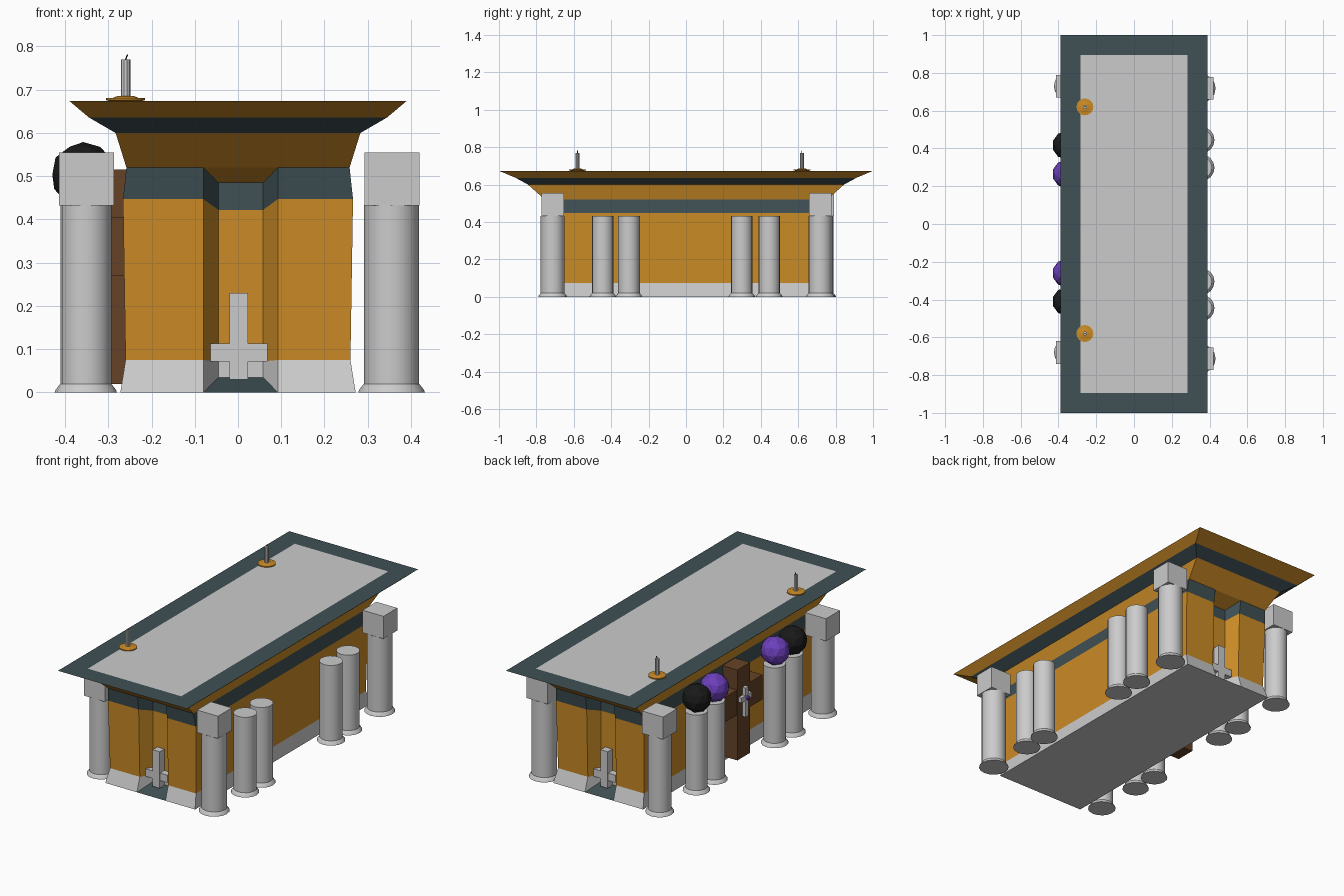
import bpy, bmesh, math
from mathutils import Vector, Matrix

if "Cube" in bpy.data.objects:
    bpy.data.objects.remove(bpy.data.objects["Cube"])


def material(name, rgb):
    m = bpy.data.materials.new(name)
    m.diffuse_color = (*rgb, 1)
    m.use_nodes = True
    m.node_tree.nodes["Principled BSDF"].inputs["Base Color"].default_value = m.diffuse_color
    return m


STONE = material("stone", (0.8, 0.8, 0.8))
OCHRE = material("ochre", (0.60, 0.26, 0.02))
SLATE = material("slate", (0.05, 0.08, 0.09))
WOOD = material("wood", (0.13, 0.055, 0.02))
BLACK = material("black", (0.01, 0.01, 0.01))
PURPLE = material("purple", (0.15, 0.05, 0.5))


def finish(bm, name, mats=()):
    bmesh.ops.recalc_face_normals(bm, faces=bm.faces[:])
    me = bpy.data.meshes.new(name)
    bm.to_mesh(me)
    bm.free()
    ob = bpy.data.objects.new(name, me)
    bpy.context.collection.objects.link(ob)
    for m in mats:
        me.materials.append(m)
    return ob


def boxes(name, spans, mats=()):
    """One object made of boxes given as (low corner, high corner)."""
    bm = bmesh.new()
    for lo, hi in spans:
        lo, hi = Vector(lo), Vector(hi)
        mat = Matrix.Translation((lo + hi) / 2) @ Matrix.Diagonal((*(hi - lo), 1))
        bmesh.ops.create_cube(bm, size=1, matrix=mat)
    return finish(bm, name, mats)


def lathe(name, profile, at, sides=16, mats=()):
    """Turned solid from (radius, height) pairs."""
    bm = bmesh.new()
    rings = [[bm.verts.new((at[0] + r * math.cos(2 * math.pi * i / sides),
                            at[1] + r * math.sin(2 * math.pi * i / sides), z))
              for i in range(sides)] for r, z in profile]
    for a, b in zip(rings, rings[1:]):
        for i in range(sides):
            j = (i + 1) % sides
            bm.faces.new((a[i], a[j], b[j], b[i]))
    bm.faces.new(rings[0])
    bm.faces.new(rings[-1])
    ob = finish(bm, name, mats)
    ob.data.shade_smooth()
    ob.data.set_sharp_from_angle(angle=math.radians(30))
    return ob


# Altar body: stacked rings, the lower ones dented by a niche at each end
def rect(hx, hy, z):
    return [(-hx, -hy, z), (hx, -hy, z), (hx, hy, z), (-hx, hy, z)]


def niche_ring(hx, hy, z, inner_z):
    half = [(-hx, -hy, z), (-0.08, -hy, z), (-0.045, -0.67, inner_z),
            (0.058, -0.67, inner_z), (0.092, -hy, z), (hx, -hy, z)]
    return half + [(-x, -y, h) for x, y, h in half]


bm = bmesh.new()


def face(verts, mat):
    bm.faces.new(verts).material_index = mat


def bridge(a, b, mat):
    for i in range(len(a)):
        j = (i + 1) % len(a)
        face((a[i], a[j], b[j], b[i]), mat)


lower = [[bm.verts.new(p) for p in niche_ring(*lv)] for lv in (
    (0.272, 0.76, 0, 0.035), (0.26, 0.735, 0.075, 0.072),
    (0.266, 0.745, 0.447, 0.422), (0.258, 0.755, 0.52, 0.485))]
for k, mat in enumerate((0, 1, 2)):
    bridge(lower[k], lower[k + 1], mat)
for ring, mat in ((lower[0], 2), (lower[3], 1)):      # niche floor and ceiling
    for s in (0, 6):
        face(ring[s + 1:s + 5], mat)
face([lower[0][i] for i in (0, 1, 4, 5, 6, 7, 10, 11)], 0)

# Cornice and table top
upper = [[bm.verts.new(p) for p in rect(*lv)] for lv in (
    (0.283, 0.845, 0.6), (0.345, 0.91, 0.636), (0.39, 1.0, 0.674), (0.283, 0.895, 0.674))]
r, u = lower[3], upper[0]
face((r[0], r[1], r[4], r[5], u[1], u[0]), 1)
face((r[5], r[6], u[2], u[1]), 1)
face((r[6], r[7], r[10], r[11], u[3], u[2]), 1)
face((r[11], r[0], u[0], u[3]), 1)
for k, mat in enumerate((2, 1, 2)):
    bridge(upper[k], upper[k + 1], mat)
face(upper[3], 0)
finish(bm, "altar_body", (STONE, OCHRE, SLATE))

# Inverted crosses standing in the end niches
for s, label in ((1, "front"), (-1, "back")):
    ob = boxes(label + "_niche_cross", [((-0.02, -0.71, 0.03), (0.023, -0.665, 0.23)),
                                        ((-0.064, -0.708, 0.072), (0.068, -0.667, 0.113))])
    if s < 0:
        ob.rotation_euler.z = math.pi

# Columns: four at the corners with block caps, four along each side
def column(name, x, y, r):
    lathe(name, [(r + 0.013, 0), (r + 0.011, 0.006), (r, 0.02), (r, 0.433)], (x, y))


for side, x, r, ys in (("left", -0.352, 0.059, (-0.68, 0.73)),
                       ("right", 0.355, 0.064, (-0.713, 0.718))):
    for y in ys:
        end = "front" if y < 0 else "back"
        column(f"{side}_{end}_corner_column", x, y, r)
        boxes(f"{side}_{end}_column_cap", [((x - 0.062, y - 0.06, 0.432), (x + 0.065, y + 0.06, 0.555))])
for i, y in enumerate((-0.445, -0.305, 0.298, 0.445)):
    column(f"right_side_column_{i}", 0.355, y, 0.058)

# Left side columns carry faceted orbs
for i, (y, mat) in enumerate(((-0.41, BLACK), (-0.26, PURPLE), (0.265, PURPLE), (0.417, BLACK))):
    column(f"left_side_column_{i}", -0.355, y, 0.056)
    bm = bmesh.new()
    bmesh.ops.create_icosphere(bm, subdivisions=2, radius=0.075,
                               matrix=Matrix.Translation((-0.358, y, 0.504)))
    finish(bm, f"orb_{i}", (mat,))

# Wooden cross on the left side with a small jewelled cross on it
boxes("wooden_cross", [((-0.35, -0.055, 0.02), (-0.25, 0.055, 0.515)),
                       ((-0.348, -0.165, 0.27), (-0.252, 0.165, 0.405))], (WOOD,))
boxes("small_cross", [((-0.37, -0.012, 0.245), (-0.345, 0.012, 0.405)),
                      ((-0.368, -0.045, 0.335), (-0.345, 0.045, 0.362))])
bm = bmesh.new()
bmesh.ops.create_icosphere(bm, subdivisions=1, radius=0.014,
                           matrix=Matrix.Translation((-0.371, 0, 0.348)))
finish(bm, "small_cross_gem", (PURPLE,))

# Candles on dishes
for label, y in (("front", -0.58), ("back", 0.62)):
    x = -0.26
    lathe(label + "_candle_dish", [(0.03, 0.672), (0.045, 0.676), (0.045, 0.681), (0.03, 0.681), (0.02, 0.685)],
          (x, y), 16, (OCHRE,))
    lathe(label + "_candle", [(0.011, 0.68), (0.011, 0.77)], (x, y), 10)
    wick = boxes(label + "_candle_wick", [((-0.0015, -0.0015, -0.004), (0.0015, 0.0015, 0.012))], (BLACK,))
    wick.location = (x, y, 0.77)
    wick.rotation_euler.y = 0.4
